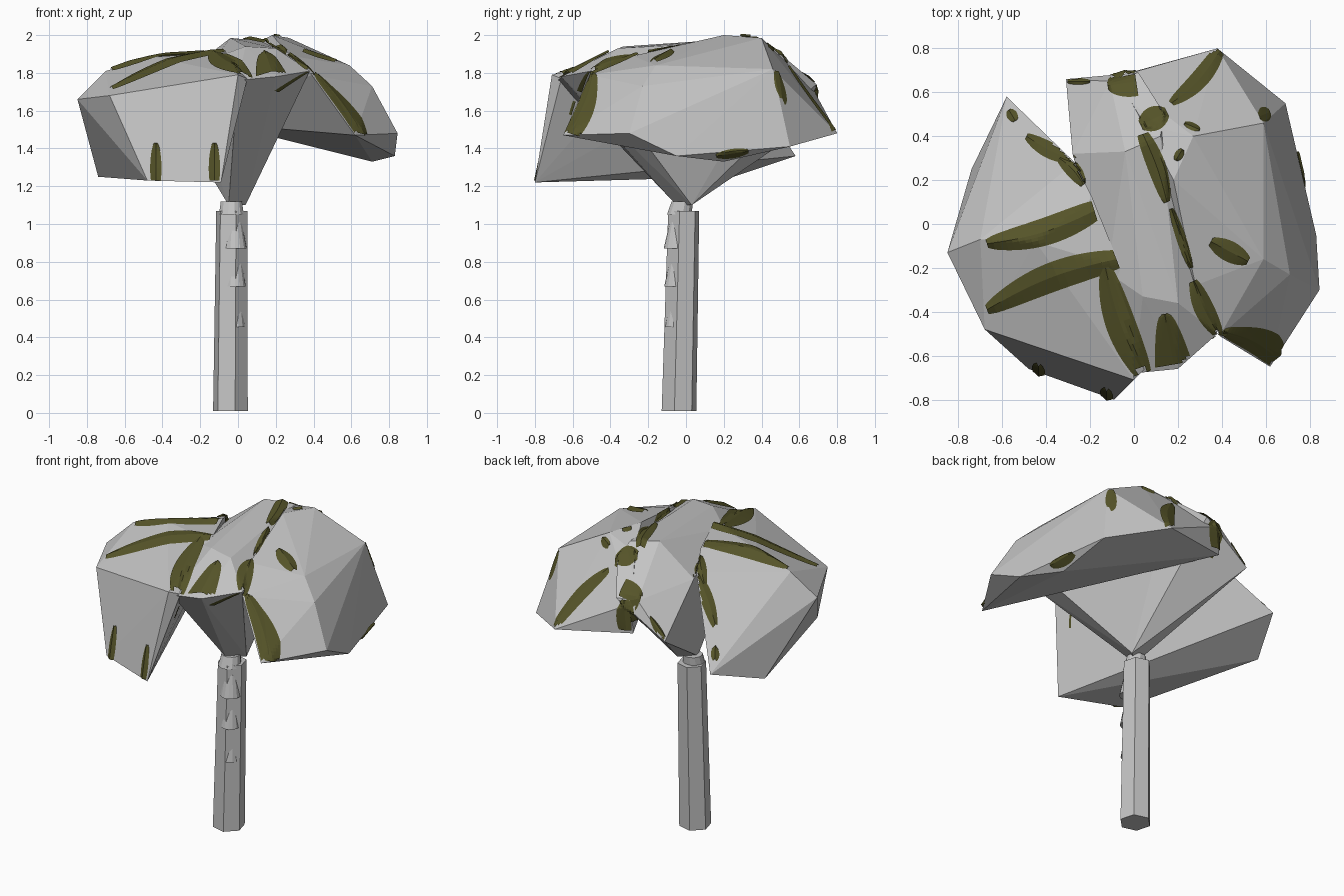
import bpy, bmesh, math
from mathutils import Vector
from mathutils.bvhtree import BVHTree

if "Cube" in bpy.data.objects:
    bpy.data.objects.remove(bpy.data.objects["Cube"])


def material(name, rgb):
    m = bpy.data.materials.new(name)
    m.diffuse_color = (*rgb, 1)
    m.use_nodes = True
    m.node_tree.nodes["Principled BSDF"].inputs["Base Color"].default_value = m.diffuse_color
    return m


GREY = material("light grey", (0.55, 0.55, 0.55))
OLIVE = material("olive green", (0.092, 0.089, 0.022))


def finish(name, bm, mat):
    bmesh.ops.recalc_face_normals(bm, faces=bm.faces)
    me = bpy.data.meshes.new(name)
    bm.to_mesh(me)
    me.materials.append(mat)
    ob = bpy.data.objects.new(name, me)
    bpy.context.collection.objects.link(ob)
    return bm


def hull(name, pts):
    """Faceted block: convex hull of a few corner points."""
    bm = bmesh.new()
    for p in pts:
        bm.verts.new(p)
    res = bmesh.ops.convex_hull(bm, input=bm.verts)
    junk = [g for g in res["geom_interior"] if isinstance(g, bmesh.types.BMVert)]
    bmesh.ops.delete(bm, geom=junk, context='VERTS')
    return finish(name, bm, GREY)


# crown: three faceted blocks
left = hull("crown_left", [
    (-.58, .58, 1.36), (-.74, .25, 1.25), (-.48, -.66, 1.23), (-.09, -.80, 1.22),
    (-.85, -.13, 1.66), (-.68, -.48, 1.68), (0, -.71, 1.79), (.05, -.66, 1.77),
    (-.70, -.07, 1.81), (-.06, -.20, 1.91), (-.19, .12, 1.90), (-.27, .28, 1.83),
    (-.45, -.08, 1.885)])
middle = hull("crown_middle", [
    (-.31, .66, 1.53), (-.11, .65, 1.74), (.02, .69, 1.74), (.14, .50, 1.90),
    (-.28, .32, 1.80), (-.12, -.22, 1.88), (0, -.68, 1.76), (.08, -.65, 1.77),
    (.20, -.66, 1.78), (.38, -.50, 1.81), (-.04, .33, 1.985), (.12, .40, 1.97),
    (.04, -.33, 1.94), (.20, -.36, 1.93), (-.05, -.05, 1.10), (.04, .03, 1.10)])
right = hull("crown_right", [
    (.62, -.65, 1.47), (.845, -.30, 1.48), (.83, -.05, 1.36), (.71, .20, 1.33),
    (.69, .55, 1.41), (.38, .80, 1.48), (-.09, .67, 1.53), (-.08, .67, 1.72),
    (.05, .45, 1.93), (.18, .20, 2.0), (.27, .40, 1.985), (.59, -.16, 1.84),
    (.59, .46, 1.82), (.71, -.23, 1.73), (.39, -.51, 1.79), (.28, -.28, 1.89)])


# trunk: slightly leaning six sided block
def ring(cx, cy, r, z, n=6, turn=-0.26):
    return [(cx + r * math.cos(turn + math.tau * i / n),
             cy + r * math.sin(turn + math.tau * i / n), z) for i in range(n)]


hull("trunk", ring(-.04, -.037, .095, .01) + ring(-.033, -.012, .085, 1.07))
# inner trunk segments: flared collars showing through the block
hull("trunk_collar", ring(-.035, -.02, .058, 1.12, 12) + ring(-.035, -.035, .068, 1.05, 12))
for i, z in enumerate((.87, .67, .455)):
    hull(f"trunk_segment_{i}", ring(-.015, -.05, .036, z + .14, 14)
         + ring(-.013 - .002 * i, -.058, .060 - .003 * i, z, 14))

trees = [BVHTree.FromBMesh(b) for b in (left, middle, right)]

# view axis -> ray origin and direction for a 2D position
RAYS = {'Z': (lambda u, v: (u, v, 3), (0, 0, -1)),
        'Y': (lambda u, v: (u, -3, v), (0, 1, 0)),
        'B': (lambda u, v: (u, 3, v), (0, -1, 0)),
        'X': (lambda u, v: (3, u, v), (-1, 0, 0))}


def drape(origin, direction):
    """First crown surface hit by a ray."""
    hits = [t.ray_cast(origin, direction) for t in trees]
    hits = [h for h in hits if h[0] is not None]
    return min(hits, key=lambda h: h[3]) if hits else None


def frond(name, a, b, width, bend=0.0, blunt=0.0, axis='Z', n=18, m=8):
    """Leaf strip laid on the crown; blunt > 0 widens the end at b to a cut edge."""
    a, b = Vector(a), Vector(b)
    d = b - a
    side = Vector((-d.y, d.x)).normalized()
    start, k = RAYS[axis][0], Vector(RAYS[axis][1])
    bm = bmesh.new()
    grid = []
    for i in range(n + 1):
        t = i / n
        leaf = max(.12, math.sin(math.pi * (.06 + .88 * t)) ** .55)
        wedge = .15 + .85 * t ** .5
        w = width / 2 * (leaf * (1 - blunt) + wedge * blunt)
        mid = a + d * t + side * bend * math.sin(math.pi * t)
        row = []
        for j in range(m + 1):
            s = 2 * j / m - 1
            u, v = mid + side * s * w
            h = drape(Vector(start(u, v)), k)
            row.append(h and bm.verts.new(h[0] - k * (.005 + .014 * (1 - abs(s)))))
        grid.append(row)
    for i in range(n):
        for j in range(m):
            q = [grid[i][j], grid[i + 1][j], grid[i + 1][j + 1], grid[i][j + 1]]
            if None in q:
                continue
            depth = [p.co.dot(k) for p in q]
            if max(depth) - min(depth) < .06:
                bm.faces.new(q)
    loose = [v for v in bm.verts if not v.link_faces]
    bmesh.ops.delete(bm, geom=loose, context='VERTS')
    finish(name, bm, OLIVE)


# fronds breaking through the top: start, end, width, bend, blunt
TOP = [
    ((-.67, -.09), (-.18, .06), .14, -.025, .45), ((-.67, -.39), (-.08, -.16), .145, .03, .35),
    ((-.49, .40), (-.27, .29), .075, -.01, 0), ((-.34, .30), (-.23, .18), .07, .01, 0),
    ((-.57, .52), (-.54, .47), .05, 0, 0),
    ((-.13, -.20), (.04, -.68), .145, -.02, .25), ((.14, -.41), (.18, -.64), .17, 0, 1),
    ((.15, .10), (.04, .41), .09, -.01, .3), ((.17, .07), (.26, -.20), .045, 0, 0),
    ((.27, -.26), (.39, -.51), .09, -.01, 0), ((.41, -.49), (.65, -.61), .12, .02, .6),
    ((.35, -.08), (.52, -.17), .095, 0, 0), ((.17, .55), (.39, .79), .09, -.02, .3),
    ((.57, .49), (.62, .51), .07, 0, 0), ((-.12, .63), (.01, .65), .15, 0, .8),
    ((-.31, .65), (-.20, .65), .03, 0, 0), ((.03, .45), (.15, .51), .11, 0, 0),
    ((.23, .46), (.30, .43), .035, 0, 0), ((.19, .29), (.22, .34), .04, 0, 0)]
for i, (a, b, w, c, e) in enumerate(TOP):
    frond(f"frond_top_{i}", a, b, w, c, e)

# frond tips on the steep front, back and right sides
for i, x in enumerate((-.435, -.125)):
    frond(f"frond_front_{i}", (x, 1.43), (x, 1.23), .068, blunt=.6, axis='Y')
frond("frond_back", (-.04, 1.74), (-.06, 1.55), .14, blunt=.6, axis='B')
frond("frond_side_front", (-.50, 1.80), (-.60, 1.475), .13, .01, .3, axis='X')
frond("frond_side_low", (.16, 1.36), (.33, 1.385), .05, axis='X')
